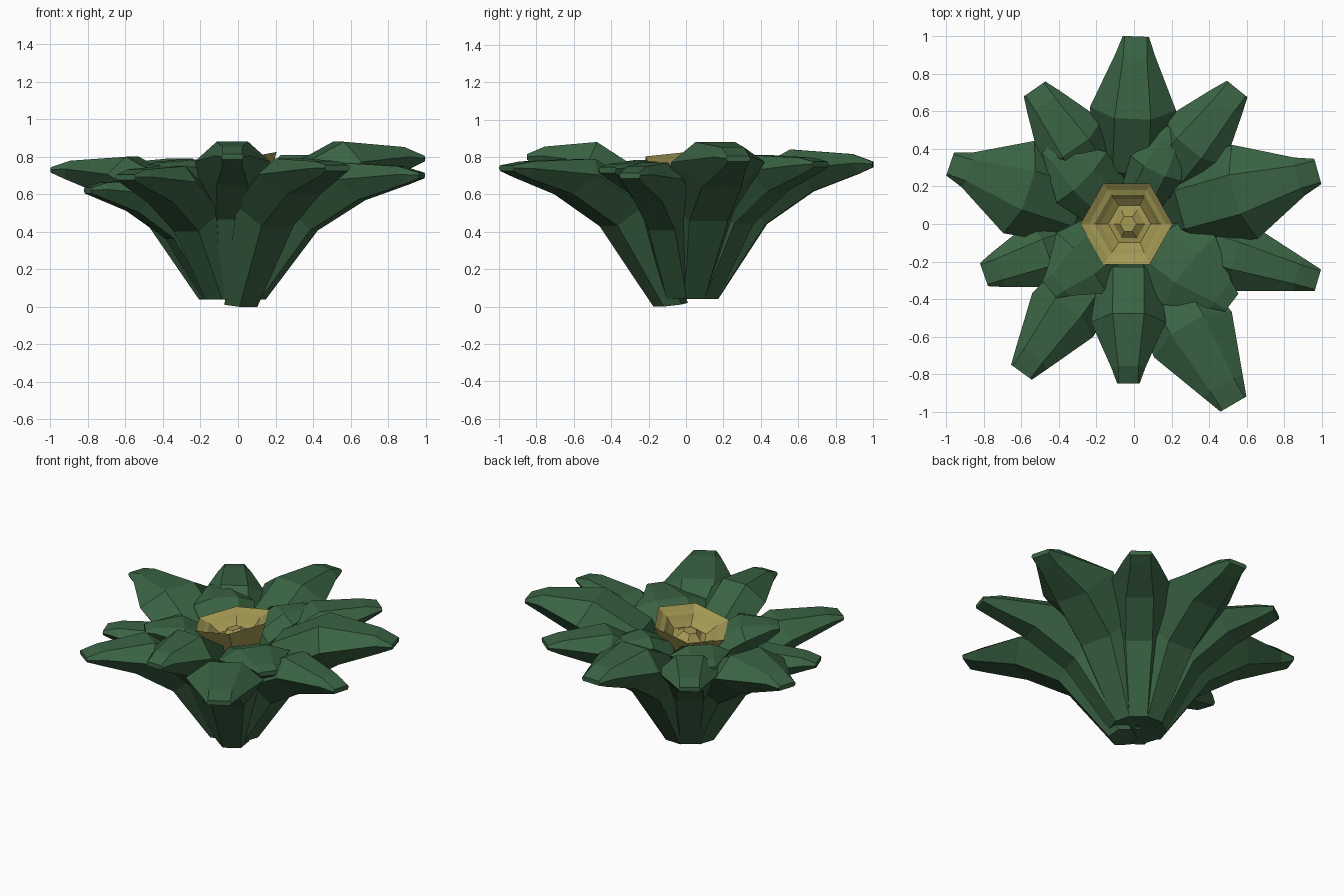
import bpy, bmesh, math
from mathutils import Vector, Matrix

if "Cube" in bpy.data.objects:
    bpy.data.objects.remove(bpy.data.objects["Cube"])

CX, CY = -0.03, 0.0


def material(name, rgb):
    m = bpy.data.materials.new(name)
    m.diffuse_color = (*rgb, 1)
    m.use_nodes = True
    m.node_tree.nodes["Principled BSDF"].inputs["Base Color"].default_value = m.diffuse_color
    return m


GREEN = material("petal_green", (0.042, 0.125, 0.055))
GOLD = material("centre_gold", (0.36, 0.31, 0.085))


def loft(name, rings, mat):
    """Skin a list of equal-length vertex rings and cap both ends."""
    bm = bmesh.new()
    vr = [[bm.verts.new(p) for p in ring] for ring in rings]
    n = len(vr[0])
    for a, b in zip(vr, vr[1:]):
        for i in range(n):
            j = (i + 1) % n
            bm.faces.new((a[i], a[j], b[j], b[i]))
    bm.faces.new(vr[0])
    bm.faces.new(vr[-1])
    bmesh.ops.recalc_face_normals(bm, faces=bm.faces)
    me = bpy.data.meshes.new(name)
    bm.to_mesh(me)
    bm.free()
    me.materials.append(mat)
    ob = bpy.data.objects.new(name, me)
    bpy.context.collection.objects.link(ob)
    return ob


def petal(name, tx, ty, tip, crest, hw, tw, base=0.04, drop=0.16, seam=0.55):
    """Thick spoon-shaped petal with a six-sided section, tip at (tx, ty)."""
    d = Vector((tx - CX, ty - CY, 0))
    R = d.length
    d.normalize()
    side = Vector((-d.y, d.x, 0))
    o = Vector((CX, CY, 0))
    s = tip / 0.75
    # bottom radius, bottom z, top radius, top z, half width, strip fraction
    rows = [
        (0.17 * min(1, R + 0.1), base, 0.02, base + 0.02, 0.10, 0.55),
        (0.43 * R, 0.43 * s, 0.27 * R, crest - drop, 0.82 * hw, 0.5),
        (0.68 * R, 0.60 * s, 0.56 * R, crest, hw, 0.42),
        (0.92 * R, 0.69 * s, 0.89 * R, tip + 0.65 * (crest - tip), 1.5 * tw, 0.6),
        (R, tip - 0.025, R, tip + 0.005, tw, 0.85),
    ]
    rings = []
    for rb, zb, rt, zt, w, f in rows:
        b = o + d * rb + Vector((0, 0, zb))
        t = o + d * rt + Vector((0, 0, zt))
        m = b.lerp(t, seam)
        rings.append([t + side * w * f, t - side * w * f, m - side * w,
                      b - side * w * f, b + side * w * f, m + side * w])
    return loft(name, rings, GREEN)


# Outer petals: tip x, tip y, tip z, crest z, half width, tip half width
outer = [
    (0.01, 1.00, 0.77, 0.84, 0.23, 0.07),
    (0.55, 0.72, 0.77, 0.81, 0.20, 0.07),
    (0.98, 0.28, 0.80, 0.88, 0.26, 0.07),
    (0.98, -0.30, 0.71, 0.77, 0.18, 0.06),
    (0.53, -0.96, 0.75, 0.79, 0.24, 0.08),
    (-0.03, -0.85, 0.81, 0.88, 0.20, 0.06),
    (-0.60, -0.79, 0.70, 0.75, 0.20, 0.068),
    (-0.80, -0.27, 0.63, 0.68, 0.18, 0.065),
    (-0.98, 0.32, 0.74, 0.80, 0.26, 0.065),
    (-0.53, 0.72, 0.75, 0.79, 0.20, 0.07),
]
for i, p in enumerate(outer):
    petal(f"outer_petal_{i + 1}", *p, base=0.0 if i == 4 else 0.04)

# Inner petals, lying over the outer ones
inner = [
    (0.22, 0.50, 0.75, 0.785, 0.15, 0.05),
    (-0.45, 0.42, 0.75, 0.785, 0.19, 0.06),
    (-0.45, -0.35, 0.75, 0.785, 0.21, 0.06),
    (0.52, -0.42, 0.74, 0.775, 0.23, 0.06),
]
for i, p in enumerate(inner):
    petal(f"inner_petal_{i + 1}", *p, base=0.06, drop=0.08, seam=0.75)

# Tilted six-sided stepped cup in the middle
profile = [(0.13, -0.24), (0.25, 0.0), (0.21, -0.025), (0.18, -0.035),
           (0.155, -0.06), (0.115, -0.09), (0.085, -0.085), (0.045, -0.05)]
rings = [[(r * math.cos(k * math.pi / 3), r * math.sin(k * math.pi / 3), z)
          for k in range(6)] for r, z in profile]
cup = loft("flower_centre", rings, GOLD)
cup.data.transform(Matrix.Translation((-0.04, 0, 0.78)) @ Matrix.Rotation(math.radians(-10.5), 4, 'Y'))
